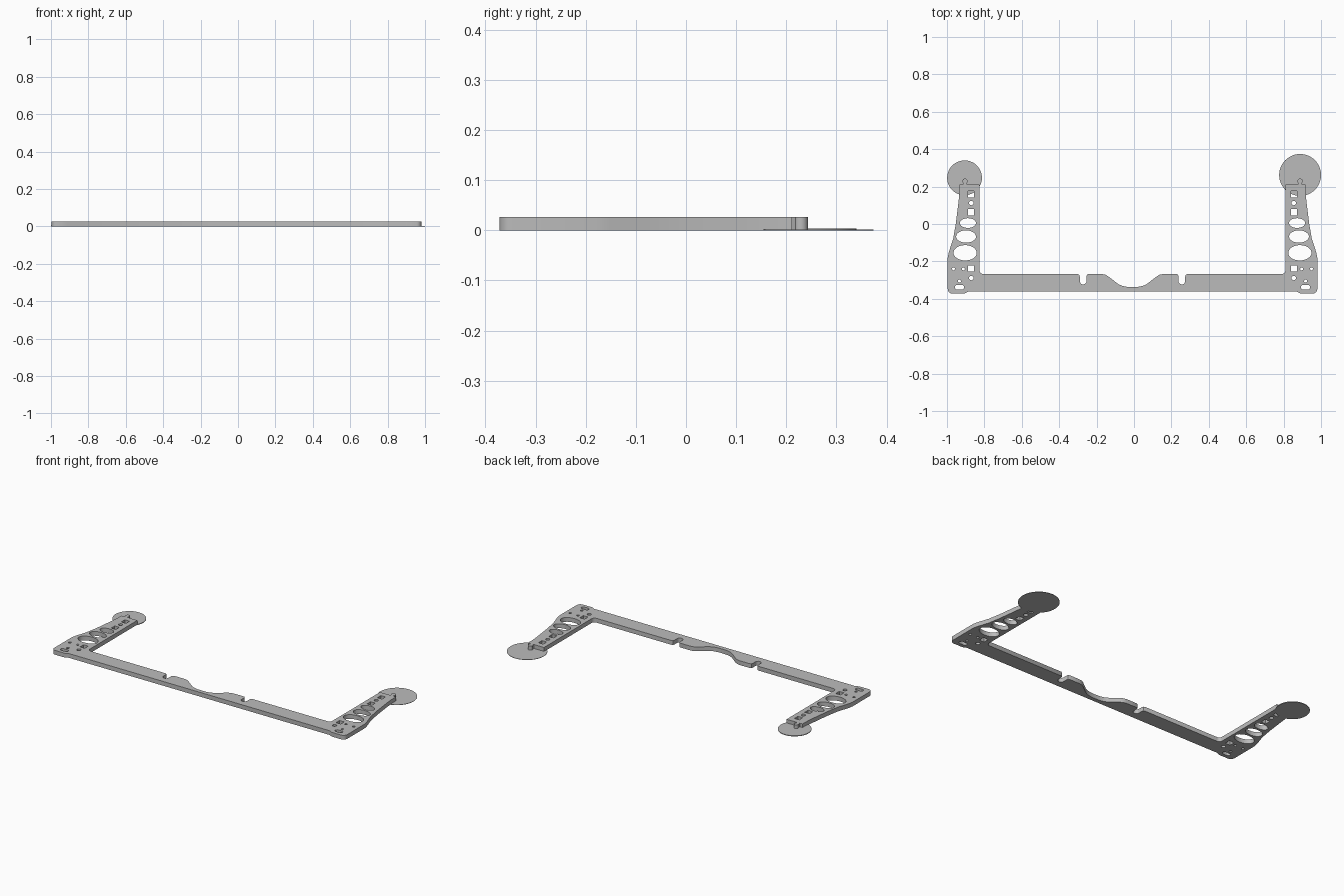
import bpy
import bmesh
from math import cos, sin, pi

cube = bpy.data.objects.get("Cube")
if cube:
    bpy.data.objects.remove(cube, do_unlink=True)

THICK = 0.026
CX = -0.008  # mirror line of the frame

grey = bpy.data.materials.new("light grey")
grey.use_nodes = True
grey.diffuse_color = (0.5, 0.5, 0.5, 1)
grey.node_tree.nodes["Principled BSDF"].inputs["Base Color"].default_value = (0.5, 0.5, 0.5, 1)


def arc(x, y, rx, ry, start=0, end=2 * pi, n=32):
    full = end - start >= 2 * pi
    steps = n if full else n - 1
    return [(x + rx * cos(start + (end - start) * i / steps),
             y + ry * sin(start + (end - start) * i / steps)) for i in range(n)]


def box(x, y, w, h):
    return [(x - w / 2, y - h / 2), (x + w / 2, y - h / 2),
            (x + w / 2, y + h / 2), (x - w / 2, y + h / 2)]


def plate(name, loops, thick):
    """Extrude a flat outline; inner loops become holes."""
    curve = bpy.data.curves.new(name, "CURVE")
    curve.dimensions = "2D"
    curve.fill_mode = "BOTH"
    curve.extrude = thick / 2
    for loop in loops:
        spline = curve.splines.new("POLY")
        spline.points.add(len(loop) - 1)
        for point, (x, y) in zip(spline.points, loop):
            point.co = (x, y, 0, 1)
        spline.use_cyclic_u = True
    temp = bpy.data.objects.new(name + " outline", curve)
    bpy.context.collection.objects.link(temp)
    graph = bpy.context.evaluated_depsgraph_get()
    mesh = bpy.data.meshes.new_from_object(temp.evaluated_get(graph))
    bpy.data.objects.remove(temp, do_unlink=True)

    bm = bmesh.new()
    bm.from_mesh(mesh)
    bmesh.ops.remove_doubles(bm, verts=bm.verts, dist=0.0001)
    bmesh.ops.recalc_face_normals(bm, faces=bm.faces)
    bmesh.ops.translate(bm, verts=bm.verts, vec=(0, 0, thick / 2))
    bm.to_mesh(mesh)
    bm.free()
    mesh.materials.clear()
    mesh.materials.append(grey)
    obj = bpy.data.objects.new(name, mesh)
    bpy.context.collection.objects.link(obj)
    bpy.ops.object.select_all(action="DESELECT")
    obj.select_set(True)
    bpy.context.view_layer.objects.active = obj
    bpy.ops.object.shade_smooth_by_angle(angle=0.5)
    return obj


# Half outline, from the central scoop out along the bar and around the arm
half = [(0, -0.337), (0.03, -0.336), (0.055, -0.331), (0.075, -0.322),
        (0.13, -0.28), (0.145, -0.271), (0.165, -0.267), (0.235, -0.267)]
# Rounded slot in the bar
half += [(0.243, -0.271), (0.246, -0.28)]
half += arc(0.264, -0.305, 0.018, 0.018, pi, 2 * pi, 10)
half += [(0.282, -0.28), (0.286, -0.271), (0.295, -0.267)]
# Inner corner, arm end and its round tab
half += arc(0.798, -0.247, 0.02, 0.02, -pi / 2, 0, 6)
half += [(0.818, 0.211), (0.885, 0.211), (0.888, 0.218)]
half += arc(0.896, 0.229, 0.014, 0.014, 1.25 * pi, -0.25 * pi, 16)
half += [(0.904, 0.218), (0.907, 0.211), (0.925, 0.211)]
# Tapered outer edge and rounded foot corner
half += [(0.926, 0.16), (0.93, 0.12), (0.945, 0), (0.959, -0.08),
         (0.982, -0.15), (0.988, -0.18)]
half += arc(0.963, -0.347, 0.025, 0.025, 0, -pi / 2, 8)
half += [(0.9, -0.372), (0.88, -0.362)]

outline = [(CX + x, y) for x, y in half] + [(CX - x, y) for x, y in reversed(half[1:])]

# Cut-outs of one arm: windows, square and round holes, and a slot
holes = [arc(0.88, 0.005, 0.043, 0.026), arc(0.89, -0.067, 0.053, 0.033),
         arc(0.895, -0.154, 0.062, 0.041)]
holes += [box(0.863, y, 0.032, 0.034) for y in (0.16, 0.062, -0.238)]
holes += [arc(0.862, y, 0.012, 0.012, n=16) for y in (0.112, -0.289)]
holes += [arc(x, y, 0.008, 0.008, n=12)
          for x, y in ((0.957, -0.24), (0.904, -0.24), (0.925, -0.305))]
holes += [arc(0.938, -0.338, 0.012, 0.012, -pi / 2, pi / 2, 8)
          + arc(0.912, -0.338, 0.012, 0.012, pi / 2, 1.5 * pi, 8)]
both = [[(CX + s * x, y) for x, y in hole] for hole in holes for s in (1, -1)]

plate("bracket_frame", [outline] + both, THICK)

# Thin round pads under the arm ends
plate("left_pad", [arc(0.888, 0.262, 0.112, 0.112, n=48)], 0.002)
plate("right_pad", [arc(-0.906, 0.247, 0.093, 0.093, n=48)], 0.004)
